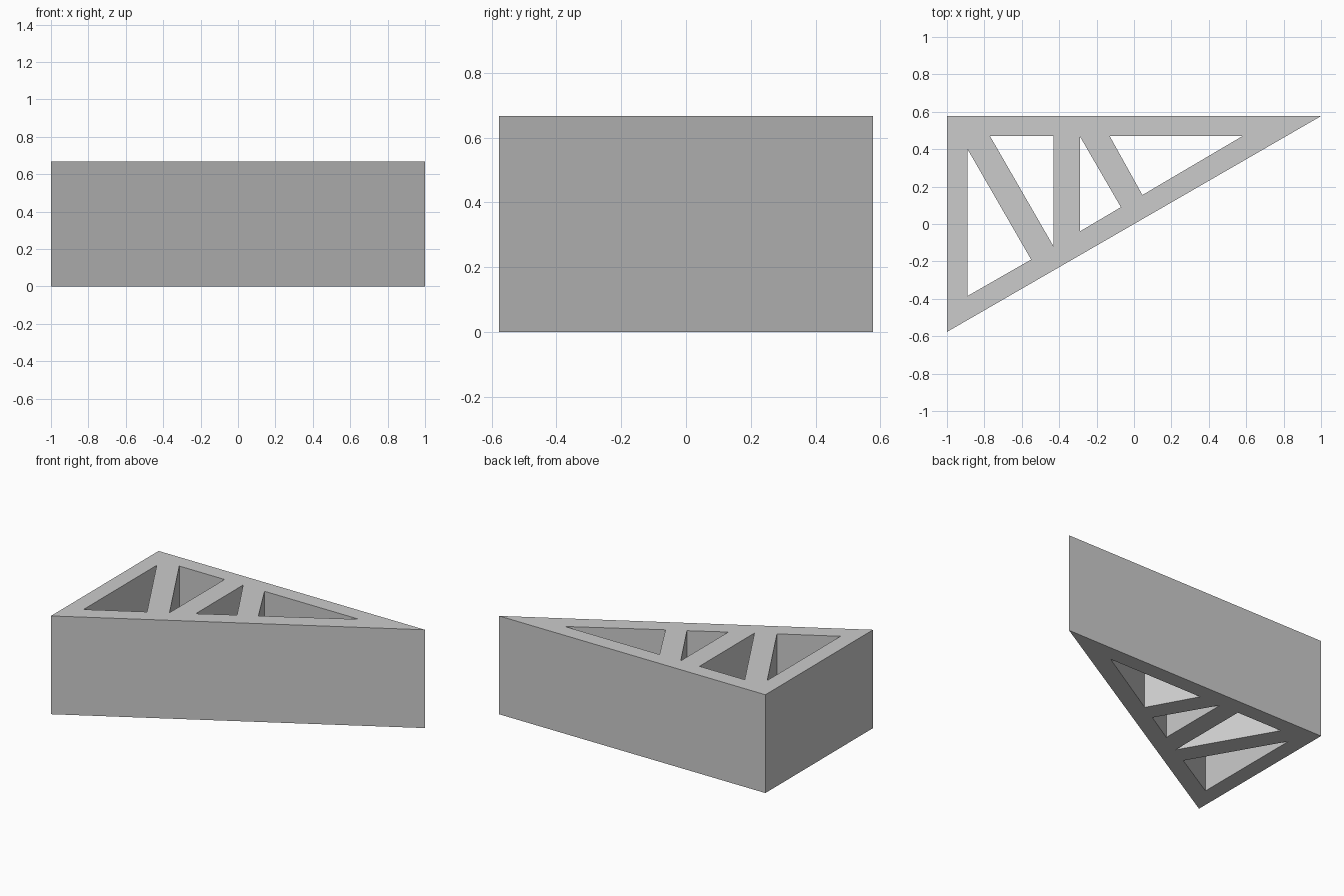
import bpy
import bmesh

cube = bpy.data.objects.get("Cube")
if cube:
    bpy.data.objects.remove(cube, do_unlink=True)

HEIGHT = 0.667
HALF_DEPTH = 0.577

# Outer right triangle and the four openings that leave the truss webs
outline = [(-1, -HALF_DEPTH), (1, HALF_DEPTH), (-1, HALF_DEPTH)]
openings = [
    [(-0.89, 0.40), (-0.89, -0.385), (-0.55, -0.19)],
    [(-0.77, 0.47), (-0.43, 0.47), (-0.43, -0.12)],
    [(-0.29, 0.47), (-0.07, 0.09), (-0.29, -0.04)],
    [(-0.13, 0.47), (0.58, 0.47), (0.045, 0.155)],
]

# Filled, extruded profile
profile = bpy.data.curves.new("truss_profile", "CURVE")
profile.dimensions = "2D"
profile.fill_mode = "BOTH"
profile.extrude = HEIGHT / 2
for loop in [outline] + openings:
    spline = profile.splines.new("POLY")
    spline.points.add(len(loop) - 1)
    for point, (x, y) in zip(spline.points, loop):
        point.co = (x, y, 0, 1)
    spline.use_cyclic_u = True
    spline.use_smooth = False

helper = bpy.data.objects.new("profile_helper", profile)
bpy.context.collection.objects.link(helper)
graph = bpy.context.evaluated_depsgraph_get()
mesh = bpy.data.meshes.new_from_object(helper.evaluated_get(graph))
bpy.data.objects.remove(helper, do_unlink=True)

# Weld into one solid standing on the ground
bm = bmesh.new()
bm.from_mesh(mesh)
bmesh.ops.remove_doubles(bm, verts=bm.verts, dist=0.0005)
bmesh.ops.translate(bm, verts=bm.verts, vec=(0, 0, HEIGHT / 2))
bmesh.ops.recalc_face_normals(bm, faces=bm.faces)
for face in bm.faces:
    face.smooth = False
    face.material_index = 0
bm.to_mesh(mesh)
bm.free()

# Plain grey finish
grey = bpy.data.materials.new("light_grey")
grey.use_nodes = True
color = (0.6, 0.6, 0.6, 1)
grey.diffuse_color = color
grey.node_tree.nodes["Principled BSDF"].inputs["Base Color"].default_value = color
mesh.materials.clear()
mesh.materials.append(grey)

truss = bpy.data.objects.new("triangular_truss_block", mesh)
bpy.context.collection.objects.link(truss)
